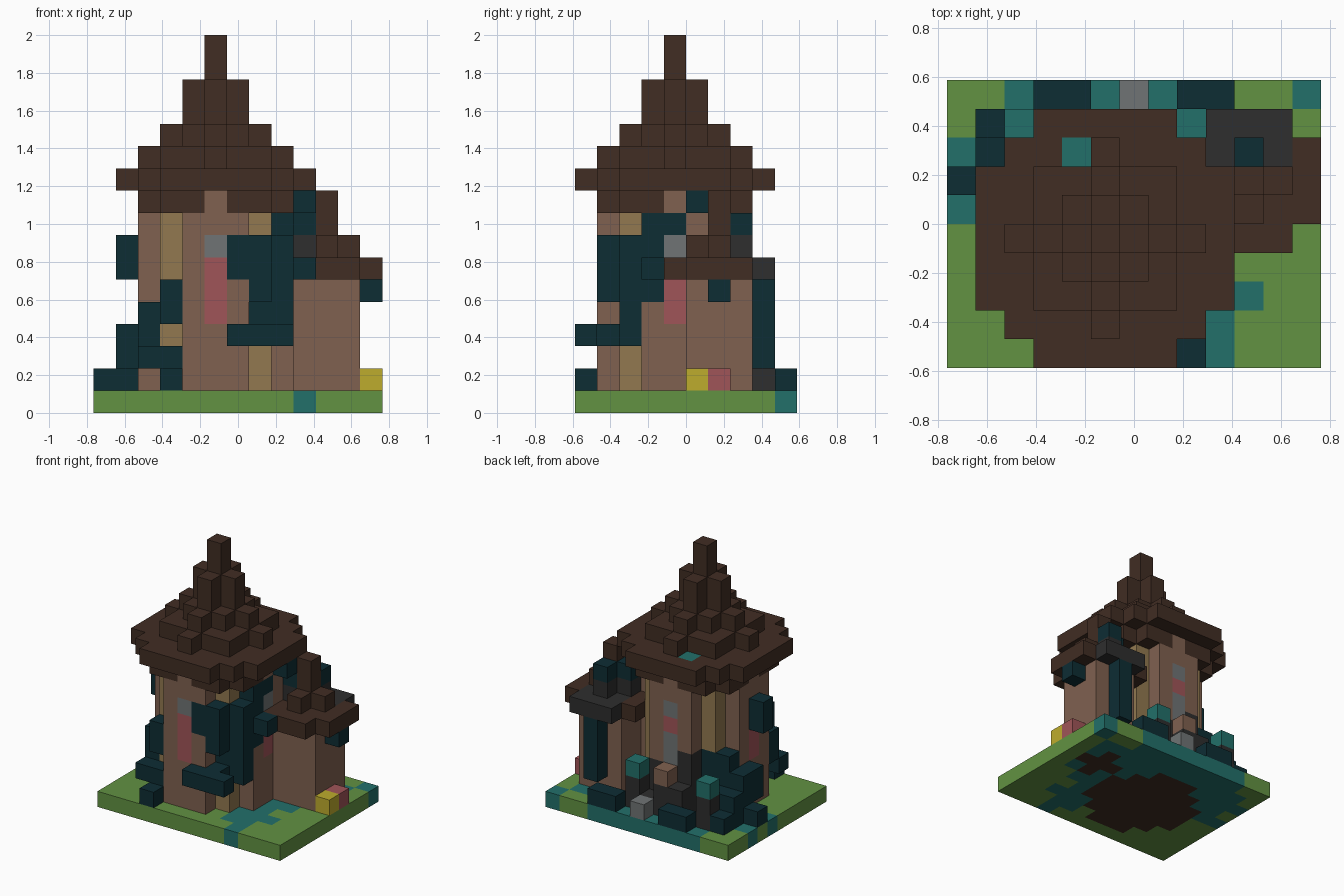
import bpy
import bmesh
from mathutils import Vector

cube = bpy.data.objects.get("Cube")
if cube:
    bpy.data.objects.remove(cube, do_unlink=True)

UNIT = 2 / 17                      # edge of one block
ORIGIN = Vector((-6.5, -5, 0))     # grid corner, in blocks

COLOURS = {
    "grass_green": (98, 146, 66), "roof_brown": (65, 45, 35),
    "wall_tan": (128, 97, 80), "beam_beige": (146, 121, 80),
    "vine_teal": (13, 45, 52), "moss_teal": (34, 112, 106),
    "window_pink": (160, 85, 88), "stone_grey": (112, 116, 117),
    "charcoal": (46, 46, 46), "flower_yellow": (190, 172, 45),
}


def to_linear(value):
    value /= 255
    return value / 12.92 if value < 0.04 else ((value + 0.055) / 1.055) ** 2.4


def make_material(name, rgb):
    mat = bpy.data.materials.new(name)
    mat.use_nodes = True
    colour = tuple(to_linear(v) for v in rgb) + (1,)
    mat.diffuse_color = colour
    bsdf = next(n for n in mat.node_tree.nodes if n.type == "BSDF_PRINCIPLED")
    bsdf.inputs["Base Color"].default_value = colour
    bsdf.inputs["Roughness"].default_value = 0.9
    return mat


MATERIALS = {name: make_material(name, rgb) for name, rgb in COLOURS.items()}
cells = {}                         # block position -> (part, colour)


def span(value):
    return range(value[0], value[1] + 1) if isinstance(value, tuple) else (value,)


def box(part, colour, x, y, z):
    """Fill a box of blocks; each of x, y, z is one index or an inclusive pair."""
    for i in span(x):
        for j in span(y):
            for k in span(z):
                cells[i, j, k] = (part, colour)


def disc(part, colour, centre, radius, limit, z):
    """Fill a stepped disc: a square whose corners are cut by a diagonal limit."""
    for a in range(-radius, radius + 1):
        for b in range(-radius, radius + 1):
            if abs(a) + abs(b) <= limit:
                box(part, colour, centre[0] + a, centre[1] + b, z)


def arms(part, colour, centre, reach, z):
    """Four single blocks at the given reach from the centre."""
    for a, b in ((reach, 0), (-reach, 0), (0, reach), (0, -reach)):
        box(part, colour, centre[0] + a, centre[1] + b, z)


TOWER, ANNEX = (5, 4), (10, 6)

# Ground with mossy patches and wooden floors
box("ground", "grass_green", (0, 12), (0, 9), 0)
for x, y in (((2, 9), 9), ((1, 11), (5, 8)), (0, 5), (0, 7), (12, 9),
             (9, (0, 4)), (8, (1, 3)), (10, 2), (10, 4)):
    box("ground", "moss_teal", x, y, 0)
disc("ground", "roof_brown", TOWER, 3, 4, 0)
disc("ground", "roof_brown", ANNEX, 1, 1, 0)

# Tower: eaves, round wall, corner beams and windows
disc("tower_roof", "roof_brown", TOWER, 3, 5, 9)
disc("tower_wall", "wall_tan", TOWER, 3, 4, (1, 8))
disc("tower_wall", "wall_tan", TOWER, 3, 3, 9)
for x in (3, 7):
    for y in (2, 6):
        box("tower_beams", "beam_beige", x, y, (1, 8))
arms("tower_windows", "window_pink", TOWER, 3, (4, 6))
arms("tower_windows", "stone_grey", TOWER, 3, 7)

# Tower roof and spire
disc("tower_roof", "roof_brown", TOWER, 4, 6, 10)
box("tower_roof", "moss_teal", 4, 7, 10)
disc("tower_roof", "roof_brown", TOWER, 2, 4, 11)
arms("tower_roof", "roof_brown", TOWER, 3, 11)
disc("tower_roof", "roof_brown", TOWER, 1, 2, 12)
arms("tower_roof", "roof_brown", TOWER, 2, 12)
disc("tower_roof", "roof_brown", TOWER, 1, 1, (13, 14))
box("tower_spire", "roof_brown", 5, 4, (15, 16))

# Annex with its roof, burnt at the back
box("annex_wall", "wall_tan", (9, 11), (5, 7), (1, 5))
disc("annex_roof", "roof_brown", ANNEX, 2, 3, 6)
box("annex_roof", "charcoal", (9, 11), (7, 8), 6)
disc("annex_roof", "roof_brown", ANNEX, 1, 1, 7)
box("annex_roof", "charcoal", 10, 7, 7)
box("annex_roof", "charcoal", 9, 6, 7)
box("annex_spire", "roof_brown", 10, 6, (8, 9))

# Ruined back wall and rubble
box("tower_windows", "stone_grey", 5, 7, (4, 5))
box("back_ruin", "charcoal", (4, 6), 7, (1, 3))
box("back_ruin", "charcoal", 4, 7, 4)
box("rubble", "charcoal", 2, 8, (1, 2))
box("rubble", "moss_teal", 2, 8, 3)
box("rubble", "charcoal", (4, 5), 8, (1, 2))
box("rubble", "wall_tan", 5, 8, 3)
box("rubble", "charcoal", 6, 8, 1)
box("rubble", "charcoal", 7, 8, (1, 2))
box("rubble", "moss_teal", 7, 8, 3)
box("rubble", "stone_grey", 6, 9, 1)

# Vines on every side
for part, x, y, z in (
    ("front_vine", (6, 7), 1, (6, 7)), ("front_vine", 7, 1, 5),
    ("front_vine", 7, 1, 3), ("front_vine", (6, 8), 0, 3),
    ("front_vine", 7, 2, (3, 7)), ("front_vine", 8, 2, (3, 7)),
    ("side_vine", 8, 3, (5, 8)), ("side_vine", 8, 4, 8),
    ("side_vine", 9, 3, 6), ("side_vine", 9, 5, 9), ("side_vine", 9, 6, 8),
    ("corner_vine", 3, 0, 1), ("corner_vine", 2, 1, 2),
    ("corner_vine", 3, 1, 2), ("corner_vine", 2, 2, (3, 4)),
    ("corner_vine", 3, 1, (4, 5)),
    ("far_vine", 1, 4, (6, 7)), ("far_vine", 2, 6, (1, 4)),
    ("far_vine", 3, 6, (1, 4)), ("far_vine", 1, 6, (1, 3)),
    ("far_vine", 1, 5, (2, 3)), ("far_vine", 2, 7, (1, 2)),
    ("bush", 1, 7, (1, 2)), ("bush", 1, 8, 1), ("bush", 0, 6, 1),
    ("bush", (3, 4), 9, 1), ("bush", (8, 9), 9, 1),
    ("annex_vine", 10, 8, (2, 5)), ("annex_vine", 10, 7, 8),
    ("annex_vine", 12, 6, 5),
):
    box(part, "vine_teal", x, y, z)

# Flowers by the annex
box("flowers", "flower_yellow", 12, 5, 1)
box("flowers", "window_pink", 12, 6, 1)


def build(part):
    """Make one mesh from the exposed block faces of a part."""
    own = {pos: colour for pos, (name, colour) in cells.items() if name == part}
    slots = sorted(set(own.values()))
    bm = bmesh.new()
    for pos, colour in own.items():
        centre = Vector(pos) + Vector((0.5, 0.5, 0.5)) + ORIGIN
        for axis in range(3):
            for sign in (-1, 1):
                near = list(pos)
                near[axis] += sign
                if tuple(near) in cells:
                    continue
                n, u = Vector(), Vector()
                n[axis] = sign
                u[(axis + 1) % 3] = 1
                v = n.cross(u)
                corners = (u + v, v - u, -u - v, u - v)
                face = bm.faces.new([bm.verts.new((centre + (n + c) / 2) * UNIT)
                                     for c in corners])
                face.material_index = slots.index(colour)
    bmesh.ops.remove_doubles(bm, verts=bm.verts, dist=UNIT / 100)
    bmesh.ops.dissolve_limit(bm, angle_limit=0.01, verts=bm.verts,
                             edges=bm.edges, delimit={"MATERIAL"})
    mesh = bpy.data.meshes.new(part)
    bm.to_mesh(mesh)
    bm.free()
    for colour in slots:
        mesh.materials.append(MATERIALS[colour])
    bpy.context.collection.objects.link(bpy.data.objects.new(part, mesh))


for part in sorted({name for name, _ in cells.values()}):
    build(part)
